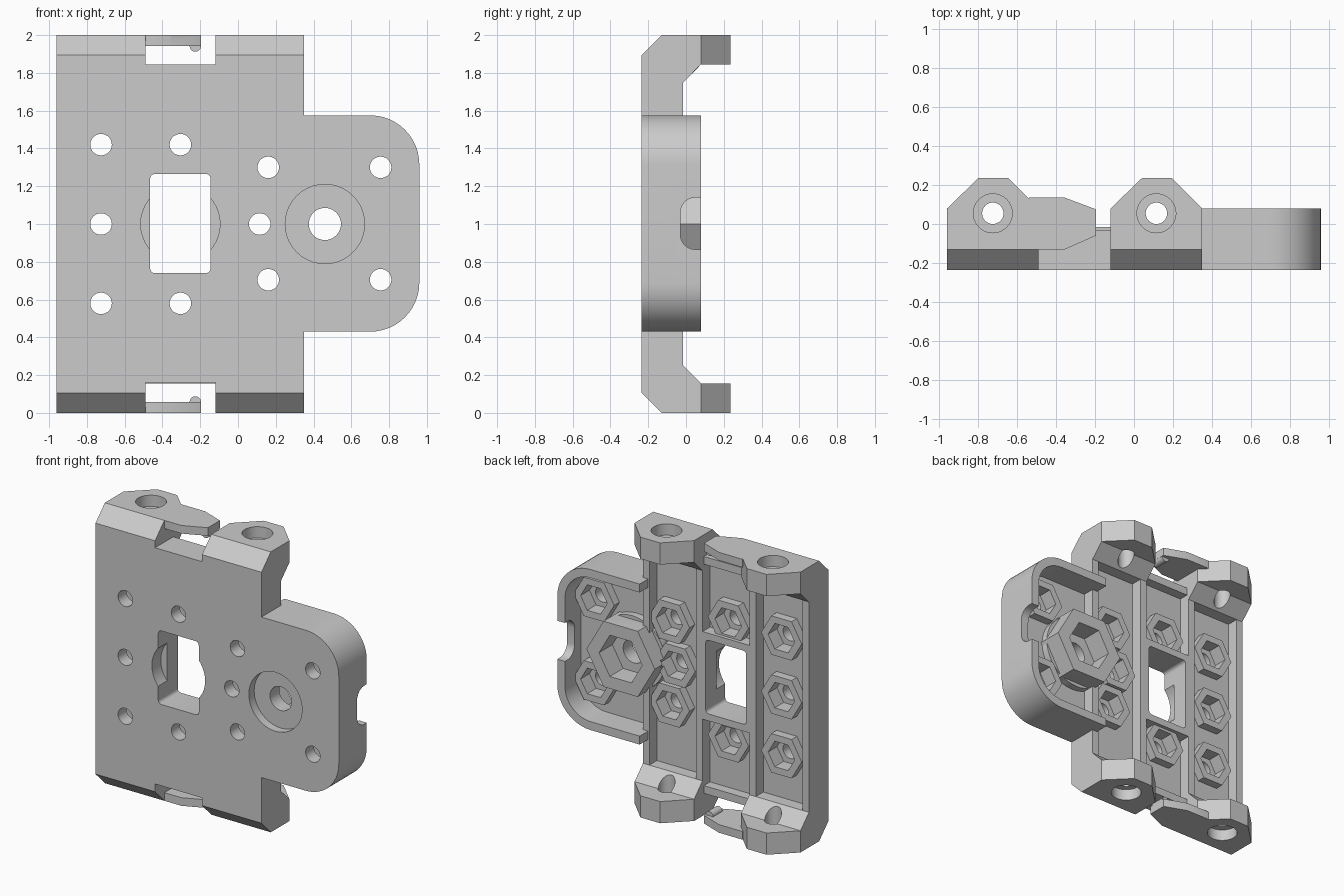
import bpy, bmesh, math
from mathutils import Vector

if "Cube" in bpy.data.objects:
    bpy.data.objects.remove(bpy.data.objects["Cube"])

FRONT, FLOOR, RIB, WALL = -0.235, -0.10, -0.015, 0.08


def prism(name, pts, axis, lo, hi, flip=False):
    """Extrude a 2D profile along an axis; flip mirrors it about z = 1."""
    def to3(p, t):
        v = {'x': (t, p[0], p[1]), 'y': (p[0], t, p[1]), 'z': (p[0], p[1], t)}[axis]
        return (v[0], v[1], 2 - v[2]) if flip else v
    bm = bmesh.new()
    base = bm.faces.new([bm.verts.new(to3(p, lo)) for p in pts])
    ext = bmesh.ops.extrude_face_region(bm, geom=[base])
    shift = Vector(to3(pts[0], hi)) - Vector(to3(pts[0], lo))
    bmesh.ops.translate(bm, vec=shift,
                        verts=[g for g in ext['geom'] if isinstance(g, bmesh.types.BMVert)])
    bmesh.ops.recalc_face_normals(bm, faces=bm.faces)
    me = bpy.data.meshes.new(name)
    bm.to_mesh(me)
    bm.free()
    ob = bpy.data.objects.new(name, me)
    bpy.context.collection.objects.link(ob)
    return ob


def ngon(c, r, n=40):
    return [(c[0] + r * math.cos(2 * math.pi * i / n), c[1] + r * math.sin(2 * math.pi * i / n))
            for i in range(n)]


def rect(x0, x1, z0, z1):
    return [(x0, z0), (x1, z0), (x1, z1), (x0, z1)]


def arc(c, r, a0, a1, n=12):
    return [(c[0] + r * math.cos(math.radians(a0 + (a1 - a0) * i / n)),
             c[1] + r * math.sin(math.radians(a0 + (a1 - a0) * i / n))) for i in range(n + 1)]


def rounded(x0, x1, z0, z1, r):
    return (arc((x1 - r, z1 - r), r, 0, 90, 5) + arc((x0 + r, z1 - r), r, 90, 180, 5)
            + arc((x0 + r, z0 + r), r, 180, 270, 5) + arc((x1 - r, z0 + r), r, 270, 360, 5))


def combine(body, other, op):
    mod = body.modifiers.new(op, 'BOOLEAN')
    mod.operation, mod.object, mod.solver = op, other, 'EXACT'
    dg = bpy.context.evaluated_depsgraph_get()
    me = bpy.data.meshes.new_from_object(body.evaluated_get(dg))
    body.modifiers.clear()
    body.data = me
    bpy.data.objects.remove(other)


# Plate outline with the rounded side wing and end notches
wing = arc((0.70, 0.69), 0.26, -90, 0) + arc((0.70, 1.315), 0.26, 0, 90)
outline = ([(-0.96, 0), (-0.49, 0), (-0.49, 0.16), (-0.12, 0.16), (-0.12, 0), (0.35, 0), (0.35, 0.43)]
           + wing + [(0.35, 1.575), (0.35, 2), (-0.12, 2), (-0.12, 1.845), (-0.49, 1.845),
                     (-0.49, 2), (-0.96, 2)])
body = prism("hinge_plate", outline, 'y', FRONT, FLOOR)


def add(*a, **k):
    combine(body, prism("part", *a, **k), 'UNION')


def cut(*a, **k):
    combine(body, prism("cutter", *a, **k), 'DIFFERENCE')


# Upright ribs and window frame
for x0, x1 in ((-0.96, -0.91), (-0.54, -0.49), (-0.12, -0.07), (0.30, 0.35)):
    add(rect(x0, x1, 0.0, 2.0), 'y', FLOOR - 0.03, RIB)
add(rect(-0.51, -0.10, 0.69, 1.315), 'y', FLOOR - 0.03, RIB)

# Raised wall around the wing
inner = arc((0.70, 0.69), 0.20, -90, 0) + arc((0.70, 1.315), 0.20, 0, 90)
add([(0.31, 0.43)] + wing + [(0.31, 1.575), (0.31, 1.515)] + inner[::-1] + [(0.31, 0.49)],
    'y', FLOOR - 0.03, WALL)

# Ears, gussets, snap tongues and notch lips at both ends
for flip in (False, True):
    for x in (-0.96, -0.12):
        ear = [(x, FRONT), (x + 0.47, FRONT), (x + 0.47, 0.08), (x + 0.315, 0.235),
               (x + 0.16, 0.235), (x, 0.08)]
        add(ear, 'z', 1.845, 2.0, flip=flip)
        add([(FLOOR - 0.03, 1.75), (RIB, 1.75), (WALL, 1.845), (WALL, 1.9), (FLOOR - 0.03, 1.9)],
            'x', x, x + 0.47, flip=flip)
    tongue = [(-0.54, -0.13), (-0.355, -0.13), (-0.195, -0.06), (-0.195, 0.075),
              (-0.355, 0.135), (-0.54, 0.135)]
    add(tongue, 'z', 1.942, 2.0, flip=flip)
    add(ngon((-0.226, 1.942), 0.03, 24), 'y', -0.045, 0.06, flip=flip)
    add(rect(-0.51, -0.10, 1.79, 1.845), 'y', FLOOR - 0.03, -0.03, flip=flip)

# Hexagonal nut holders
nuts = [(-0.725, 1.42), (-0.725, 1.0), (-0.725, 0.58), (-0.305, 1.42), (-0.305, 0.58),
        (0.16, 1.30), (0.16, 0.705), (0.115, 1.0), (0.755, 1.30), (0.755, 0.705)]
for c in nuts:
    add(ngon(c, 0.16, 6), 'y', FLOOR - 0.03, -0.04)
hub = (0.46, 1.0)
add(ngon(hub, 0.26), 'y', FLOOR - 0.03, -0.05)
add(ngon(hub, 0.27, 6), 'y', FLOOR - 0.03, WALL)

# Nut pockets and screw holes
for c in nuts:
    cut(ngon(c, 0.105, 6), 'y', -0.14, -0.03 if c[0] < 0.1 or c[0] > 0.7 else RIB + 0.01)
    cut(ngon(c, 0.057, 28), 'y', -0.3, -0.12)
cut(ngon(hub, 0.17, 6), 'y', -0.07, 0.2)
cut(ngon(hub, 0.085), 'y', -0.3, 0.0)
cut(ngon(hub, 0.21), 'y', -0.3, -0.175)

# Window with round recess on the front
cut(ngon((-0.305, 1.0), 0.21), 'y', -0.3, -0.135)
cut(rounded(-0.465, -0.145, 0.74, 1.265, 0.025), 'y', -0.3, 0.1)

# Rounded notch in the wing wall
cut([(0.2, 0.865)] + arc((0.05, 0.945), 0.08, 270, 180, 6) + arc((-0.03 + 0.08, 1.06), 0.08, 180, 90, 6)
    + [(0.2, 1.14)], 'x', 0.85, 1.1)

# Hinge holes and front chamfers at both ends
for flip in (False, True):
    for x in (-0.725, 0.115):
        cut(ngon((x, 0.055), 0.055, 32), 'z', 1.6, 2.1, flip=flip)
        cut(ngon((x, 0.055), 0.10), 'z', 1.92, 2.1, flip=flip)
    cut([(-0.335, 1.795), (-0.03, 2.1), (-0.335, 2.1)], 'x', -1.1, 0.5, flip=flip)

bpy.context.view_layer.objects.active = body
body.select_set(True)
bpy.ops.object.shade_smooth_by_angle(angle=math.radians(25))
